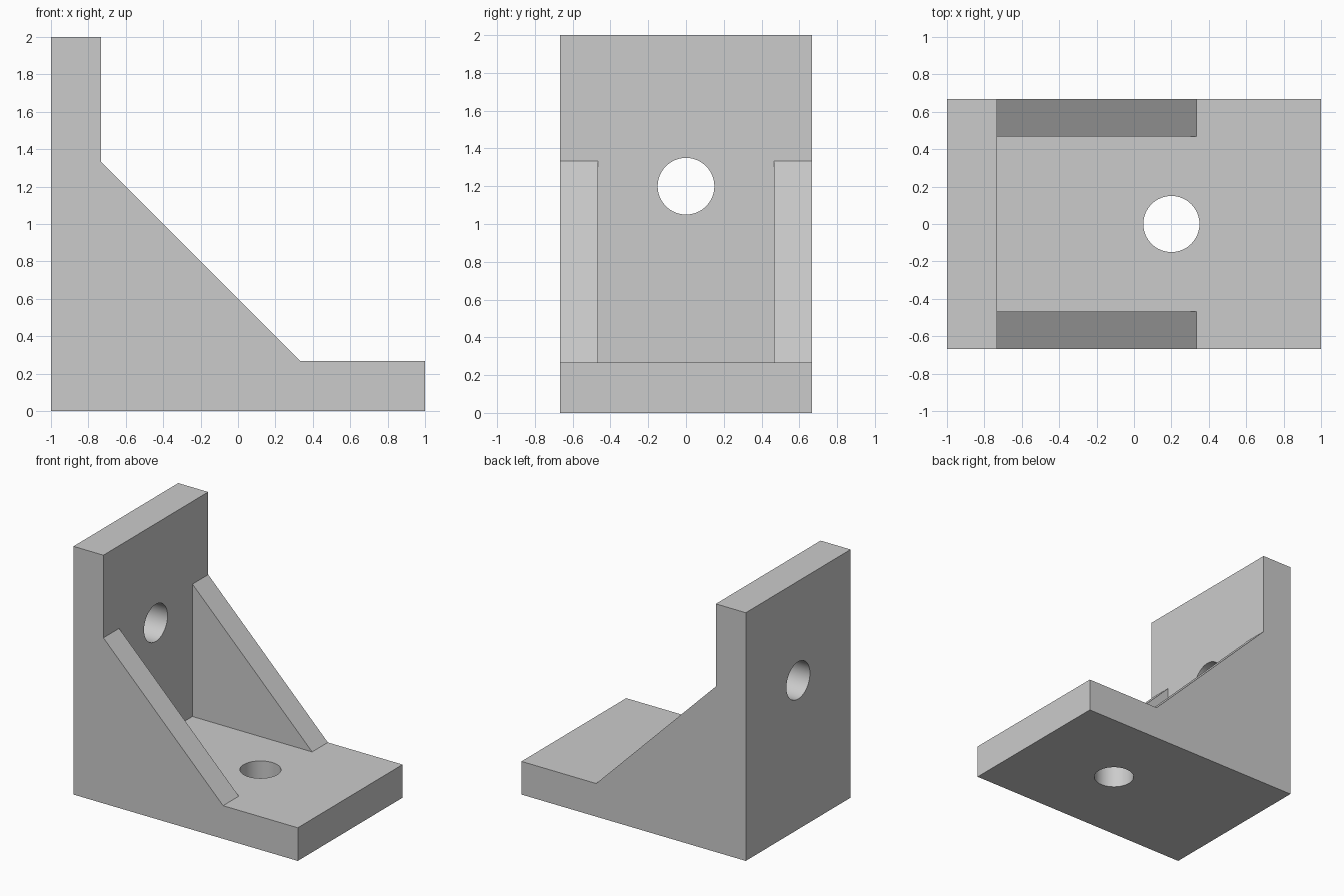
import bpy, bmesh, math
from mathutils import Matrix

cube = bpy.data.objects.get("Cube")
if cube:
    bpy.data.objects.remove(cube, do_unlink=True)

HALF_WIDTH = 0.667
THICK = 0.267
WALL_X = -1 + THICK      # inner face of the upright plate
RIB = 0.2                # rib thickness
LEG = 1.067              # rib length along each plate

grey = bpy.data.materials.new("plain grey")
grey.use_nodes = True
colour = (0.6, 0.6, 0.6, 1)
grey.diffuse_color = colour
grey.node_tree.nodes["Principled BSDF"].inputs["Base Color"].default_value = colour


def add_object(name, bm):
    bmesh.ops.recalc_face_normals(bm, faces=bm.faces)
    mesh = bpy.data.meshes.new(name)
    bm.to_mesh(mesh)
    bm.free()
    mesh.materials.append(grey)
    obj = bpy.data.objects.new(name, mesh)
    bpy.context.collection.objects.link(obj)
    return obj


def prism(name, profile, y0, y1):
    """Extrude an x-z profile from y0 to y1."""
    bm = bmesh.new()
    face = bm.faces.new([bm.verts.new((x, y0, z)) for x, z in profile])
    side = bmesh.ops.extrude_face_region(bm, geom=[face])["geom"]
    verts = [v for v in side if isinstance(v, bmesh.types.BMVert)]
    bmesh.ops.translate(bm, verts=verts, vec=(0, y1 - y0, 0))
    return add_object(name, bm)


def hole_cutter(name, matrix):
    bm = bmesh.new()
    bmesh.ops.create_cone(bm, cap_ends=True, segments=64, radius1=0.15,
                          radius2=0.15, depth=0.6, matrix=matrix)
    return add_object(name, bm)


def combine(target, tool, operation):
    mod = target.modifiers.new(tool.name, 'BOOLEAN')
    mod.operation = operation
    mod.solver = 'EXACT'
    mod.object = tool
    tool.hide_render = True


# L-shaped plates
bracket = prism("angle_bracket", [(-1, 0), (1, 0), (1, THICK), (WALL_X, THICK),
                                  (WALL_X, 2), (-1, 2)], -HALF_WIDTH, HALF_WIDTH)

# Triangular side ribs, flush with the outer sides
rib_profile = [(WALL_X, THICK), (WALL_X + LEG, THICK), (WALL_X, THICK + LEG)]
tools = []
for name, outer in (("right_rib", -HALF_WIDTH), ("left_rib", HALF_WIDTH)):
    inner = outer - math.copysign(RIB, outer)
    rib = prism(name, rib_profile, outer, inner)
    combine(bracket, rib, 'UNION')
    tools.append(rib)

# Bolt holes through the base and the upright
base_hole = Matrix.Translation((0.2, 0, THICK / 2))
wall_hole = Matrix.Translation((-1 + THICK / 2, 0, 1.2)) @ Matrix.Rotation(math.pi / 2, 4, 'Y')
for name, matrix in (("base_hole", base_hole), ("wall_hole", wall_hole)):
    cutter = hole_cutter(name, matrix)
    combine(bracket, cutter, 'DIFFERENCE')
    tools.append(cutter)

# Bake the booleans and tidy flat faces
depsgraph = bpy.context.evaluated_depsgraph_get()
solid = bpy.data.meshes.new_from_object(bracket.evaluated_get(depsgraph))
bracket.modifiers.clear()
bracket.data = solid
for tool in tools:
    bpy.data.objects.remove(tool, do_unlink=True)
bm = bmesh.new()
bm.from_mesh(solid)
bmesh.ops.remove_doubles(bm, verts=bm.verts, dist=0.0001)
bmesh.ops.dissolve_limit(bm, angle_limit=math.radians(1), verts=bm.verts, edges=bm.edges)
bm.to_mesh(solid)
bm.free()
solid.materials.clear()
solid.materials.append(grey)

# Smooth hole walls, crisp plate edges
bpy.ops.object.select_all(action='DESELECT')
bracket.select_set(True)
bpy.context.view_layer.objects.active = bracket
bpy.ops.object.shade_smooth_by_angle(angle=math.radians(30))
